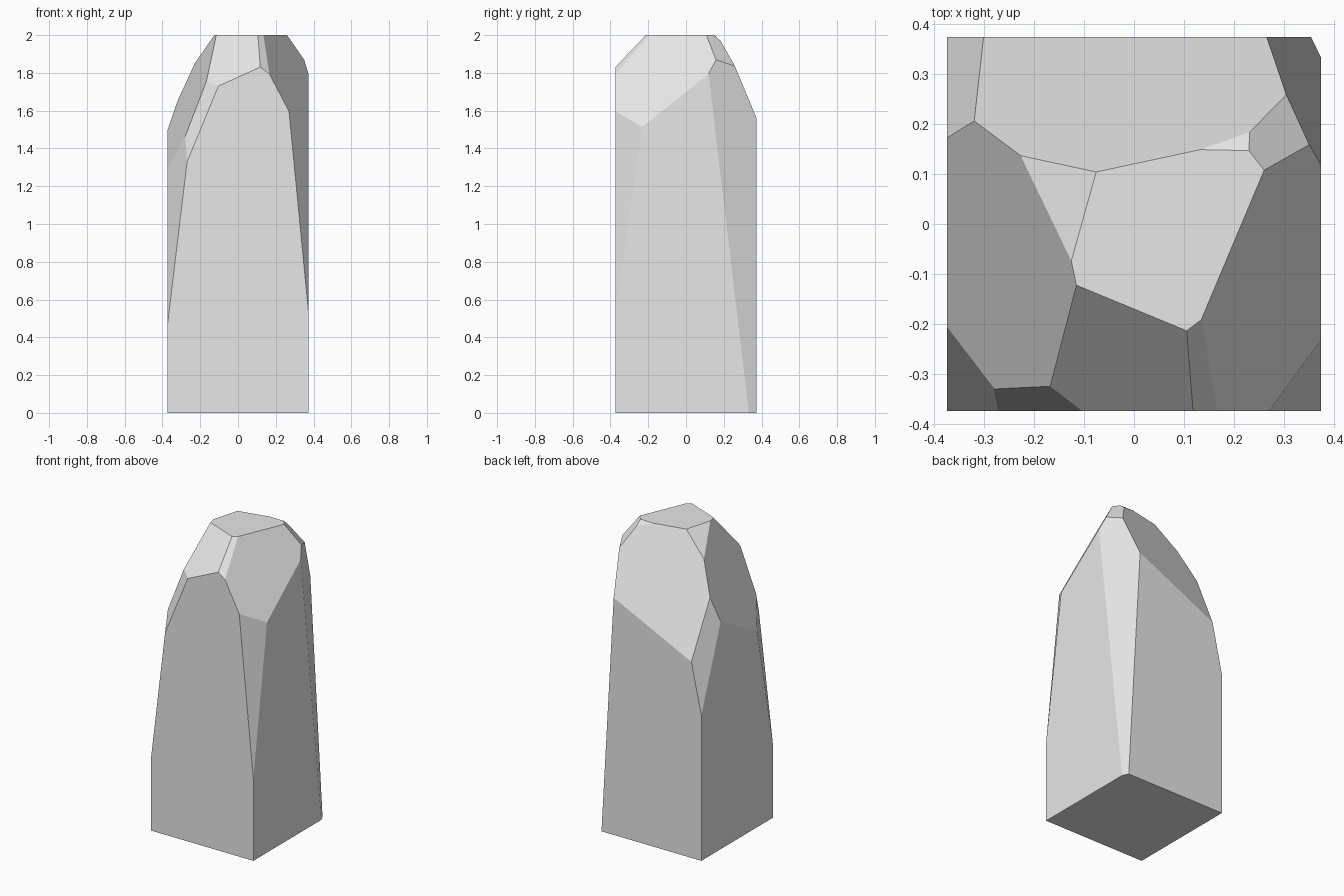
import bpy
import bmesh
from mathutils import Vector

default_cube = bpy.data.objects.get("Cube")
if default_cube:
    bpy.data.objects.remove(default_cube, do_unlink=True)

HALF = 0.373
HEIGHT = 2.0

# Each chipped facet is the plane z = rise + slope_x * x + slope_y * y
facets = {
    "back slope": (2.269, 0.481, -2.24),
    "upper right chip": (2.095, 0.909, -0.254),
    "right slope": (2.362, 2.57, 0.545),
    "front slope": (2.186, 0.453, 1.096),
    "front right shoulder": (3.343, 2.42, 3.65),
    "front right corner": (5.428, 8.34, 4.96),
    "front left ridge": (2.294, -0.767, 1.0),
    "left slope": (2.408, -1.9, 0.8),
    "front left corner": (6.965, -10.3, 6.94),
    "small back chip": (2.127, -0.017, -0.84),
    "back left shoulder": (2.345, -1.0, -0.79),
    "back left corner": (9.362, -17.6, -8.4),
    "back right corner": (3.678, 4.6, -2.7),
}


def chip(bm, rise, slope_x, slope_y):
    """Slice off everything above the plane and cap the opening."""
    cut = bmesh.ops.bisect_plane(
        bm,
        geom=bm.verts[:] + bm.edges[:] + bm.faces[:],
        dist=0.00001,
        plane_co=Vector((0, 0, rise)),
        plane_no=Vector((-slope_x, -slope_y, 1)).normalized(),
        clear_outer=True,
    )
    rim = [e for e in cut["geom_cut"] if isinstance(e, bmesh.types.BMEdge)]
    bmesh.ops.edgeloop_fill(bm, edges=rim)


# Square block standing on the ground
bm = bmesh.new()
bmesh.ops.create_cube(bm, size=1)
bmesh.ops.scale(bm, vec=(2 * HALF, 2 * HALF, HEIGHT), verts=bm.verts)
bmesh.ops.translate(bm, vec=(0, 0, HEIGHT / 2), verts=bm.verts)

# Chip the block into a standing stone
for plane in facets.values():
    chip(bm, *plane)
bmesh.ops.recalc_face_normals(bm, faces=bm.faces)

mesh = bpy.data.meshes.new("standing_stone")
bm.to_mesh(mesh)
bm.free()
stone = bpy.data.objects.new("standing_stone", mesh)
bpy.context.collection.objects.link(stone)

# Plain pale grey stone
color = (0.8, 0.8, 0.8, 1)
grey = bpy.data.materials.new("pale_grey_stone")
grey.use_nodes = True
grey.diffuse_color = color
grey.node_tree.nodes["Principled BSDF"].inputs["Base Color"].default_value = color
mesh.materials.append(grey)
